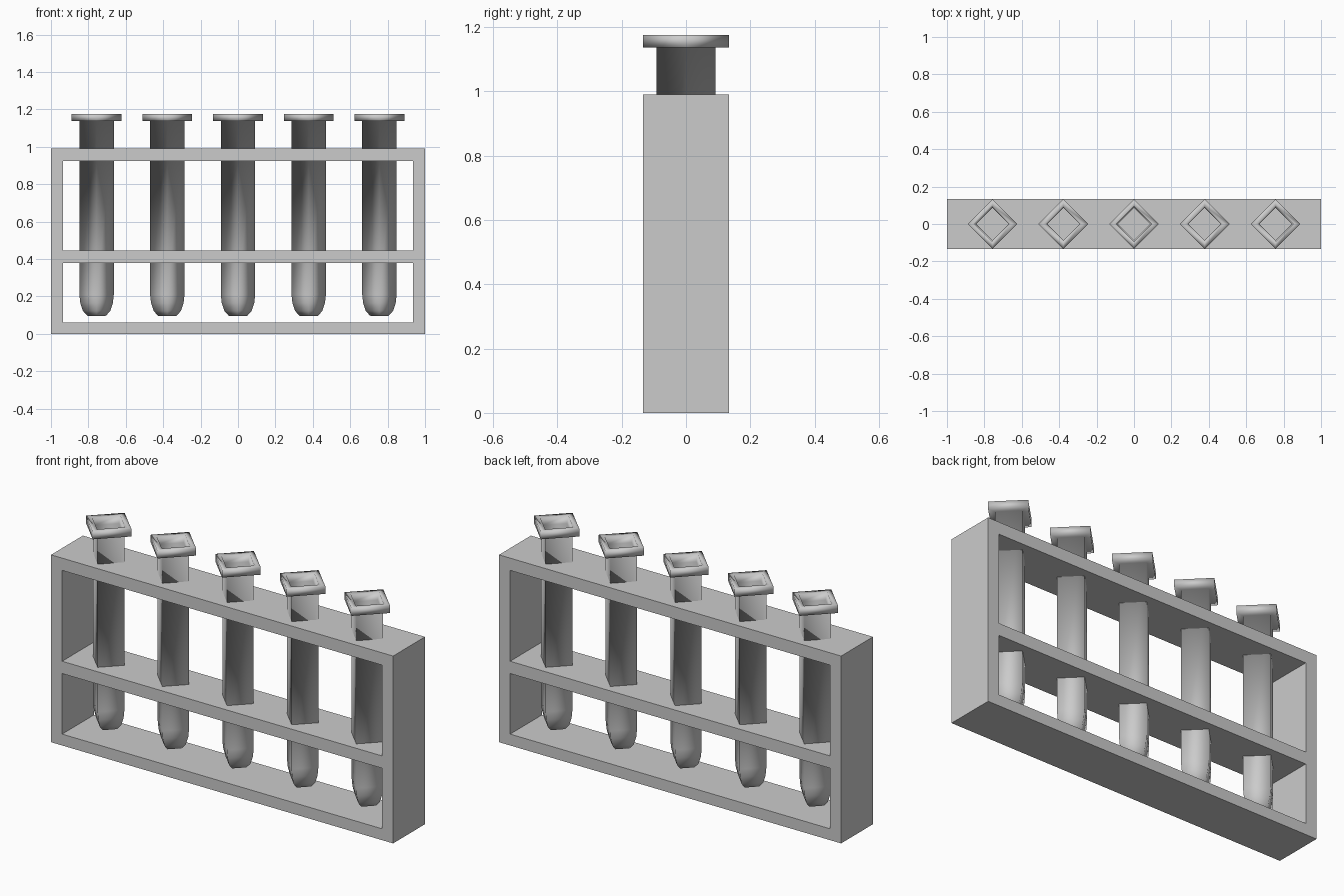
import bpy, math

if "Cube" in bpy.data.objects:
    bpy.data.objects.remove(bpy.data.objects["Cube"])

HALF_D = 0.133
T = 0.065


def box(name, x0, x1, z0, z1):
    bpy.ops.mesh.primitive_cube_add(size=1, location=((x0 + x1) / 2, 0, (z0 + z1) / 2))
    ob = bpy.context.object
    ob.name = name
    ob.scale = (x1 - x0, 2 * HALF_D, z1 - z0)
    bpy.ops.object.transform_apply(location=False, rotation=False, scale=True)


def lathe(name, profile, sides):
    """Spin a (radius, z) profile around z; radius 0 makes a pole."""
    verts, rings, faces = [], [], []
    for r, z in profile:
        n = 1 if r == 0 else sides
        rings.append([len(verts) + i for i in range(n)])
        for i in range(n):
            a = 2 * math.pi * i / sides
            verts.append((r * math.cos(a), r * math.sin(a), z))
    for a, b in zip(rings, rings[1:]):
        for i in range(sides):
            j = (i + 1) % sides
            quad = [a[i % len(a)], a[j % len(a)], b[j % len(b)], b[i % len(b)]]
            faces.append(list(dict.fromkeys(quad)))
    me = bpy.data.meshes.new(name)
    me.from_pydata(verts, [], faces)
    me.shade_smooth()
    return me


# Rack frame: two end panels and three shelves
box("left_panel", -1, -1 + T, 0, 0.99)
box("right_panel", 1 - T, 1, 0, 0.99)
for name, z in (("bottom_shelf", 0), ("middle_shelf", 0.38), ("top_shelf", 0.925)):
    box(name, -1 + T, 1 - T, z, z + (0.06 if z == 0 else T))

# Four-sided open test tubes: outer wall, flanged lip, inner wall
profile = [(0, 0.095), (0.05, 0.097), (0.073, 0.123), (0.087, 0.165), (0.092, 0.21),
           (0.092, 1.137), (0.133, 1.137), (0.133, 1.176), (0.096, 1.176), (0.087, 1.137),
           (0.087, 0.21), (0.068, 0.128), (0.047, 0.103), (0, 0.101)]
tube_mesh = lathe("test_tube", profile, 4)
for i in range(5):
    tube = bpy.data.objects.new(f"test_tube_{i + 1}", tube_mesh)
    tube.location.x = 0.378 * (i - 2)
    bpy.context.collection.objects.link(tube)
